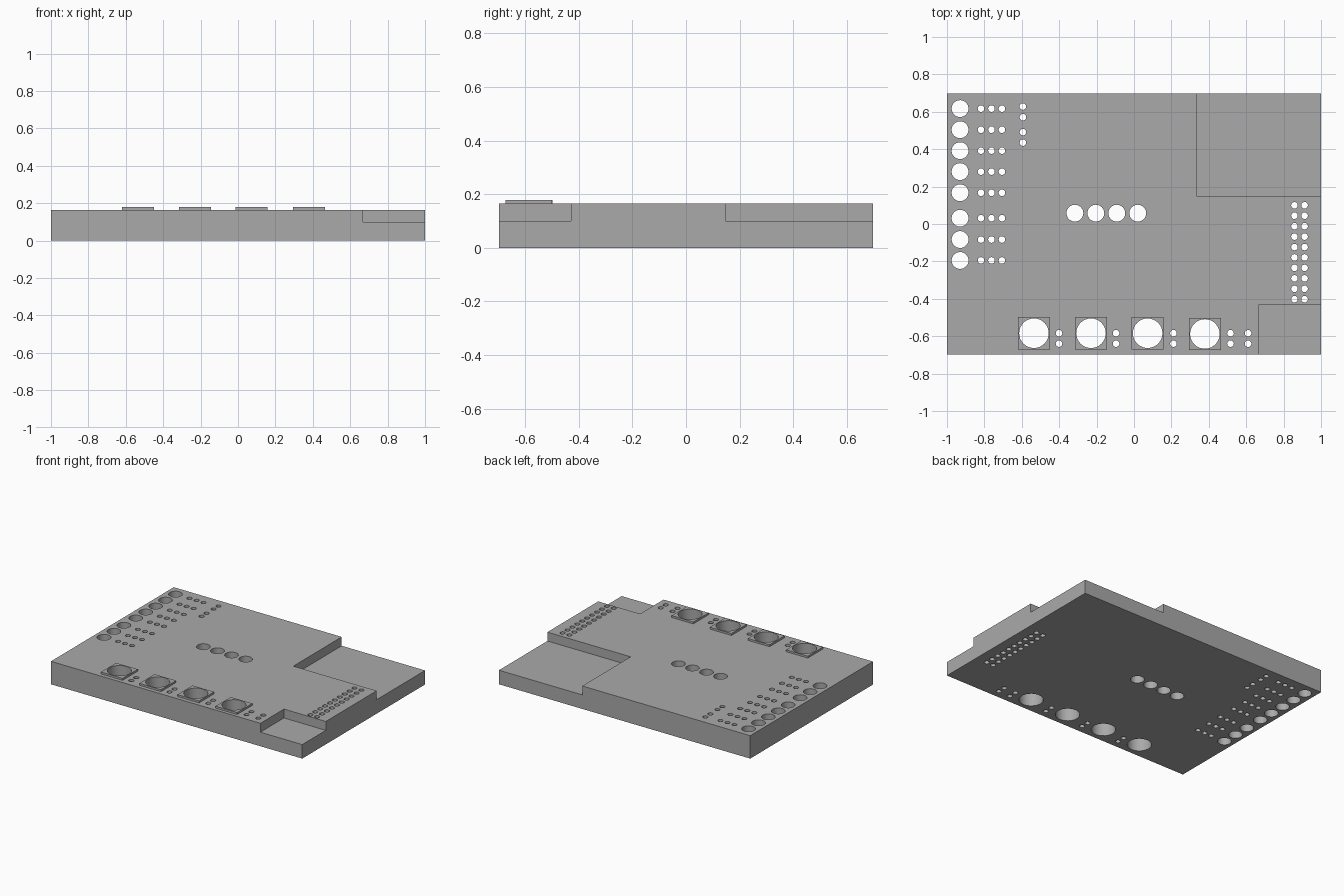
import bpy, bmesh
from mathutils import Matrix

default = bpy.data.objects.get("Cube")
if default:
    bpy.data.objects.remove(default, do_unlink=True)

TOP, RECESS, PAD_TOP = 0.165, 0.101, 0.179
HALF_Y = 0.698

grey = bpy.data.materials.new("plain_grey")
grey.use_nodes = True
grey.diffuse_color = (0.4, 0.4, 0.4, 1)
grey.node_tree.nodes["Principled BSDF"].inputs["Base Color"].default_value = (0.4, 0.4, 0.4, 1)


def add_box(bm, x0, x1, y0, y1, z0, z1):
    size = Matrix.Diagonal((x1 - x0, y1 - y0, z1 - z0, 1))
    place = Matrix.Translation(((x0 + x1) / 2, (y0 + y1) / 2, (z0 + z1) / 2))
    bmesh.ops.create_cube(bm, size=1, matrix=place @ size)


def add_hole(bm, x, y, radius):
    bmesh.ops.create_cone(bm, cap_ends=True, segments=32, radius1=radius, radius2=radius,
                          depth=1, matrix=Matrix.Translation((x, y, 0)))


def make_object(name, bm):
    mesh = bpy.data.meshes.new(name)
    bm.to_mesh(mesh)
    bm.free()
    mesh.materials.append(grey)
    obj = bpy.data.objects.new(name, mesh)
    bpy.context.collection.objects.link(obj)
    return obj


# Base plate
bm = bmesh.new()
add_box(bm, -1, 1, -HALF_Y, HALF_Y, 0, TOP)
panel = make_object("panel", bm)

# Raised square pads around the large front holes
knobs = [(-0.535, -0.584), (-0.23, -0.584), (0.073, -0.584), (0.379, -0.588)]
bm = bmesh.new()
for x, y in knobs:
    add_box(bm, x - 0.086, x + 0.086, y - 0.086, y + 0.086, TOP - 0.05, PAD_TOP)
pads = make_object("pad_shapes", bm)

# Lowered corners at the back left and front left
bm = bmesh.new()
add_box(bm, 0.337, 1.2, 0.148, 1, RECESS, 0.5)
add_box(bm, 0.667, 1.2, -1, -0.43, RECESS, 0.5)
recesses = make_object("recess_cutter", bm)

# Through holes
bm = bmesh.new()
SMALL, MEDIUM, LARGE = 0.0175, 0.045, 0.079
for x, y in knobs:
    add_hole(bm, x, y, LARGE)
for x in (-0.401, -0.096, 0.211, 0.516, 0.61):
    for y in (-0.584, -0.64):
        add_hole(bm, x, y, SMALL)
for y in (0.617, 0.504, 0.392, 0.28, 0.167, 0.031, -0.083, -0.195):
    add_hole(bm, -0.93, y, MEDIUM)
    for x in (-0.818, -0.762, -0.706):
        add_hole(bm, x, y, SMALL)
for y in (0.628, 0.571, 0.491, 0.435):
    add_hole(bm, -0.594, y, SMALL)
for i in range(4):
    add_hole(bm, -0.316 + i * 0.112, 0.058, MEDIUM)
for i in range(10):
    for x in (0.858, 0.912):
        add_hole(bm, x, 0.1 - i * 0.0558, SMALL)
holes = make_object("hole_cutter", bm)

# Combine into one solid, then discard the helpers
bpy.ops.object.select_all(action='DESELECT')
panel.select_set(True)
bpy.context.view_layer.objects.active = panel
for helper, operation in ((pads, 'UNION'), (recesses, 'DIFFERENCE'), (holes, 'DIFFERENCE')):
    helper.hide_render = True
    mod = panel.modifiers.new(helper.name, 'BOOLEAN')
    mod.operation, mod.solver, mod.object = operation, 'EXACT', helper
    bpy.ops.object.modifier_apply(modifier=mod.name)
    bpy.data.objects.remove(helper, do_unlink=True)

bpy.ops.object.shade_smooth_by_angle(angle=0.6)
